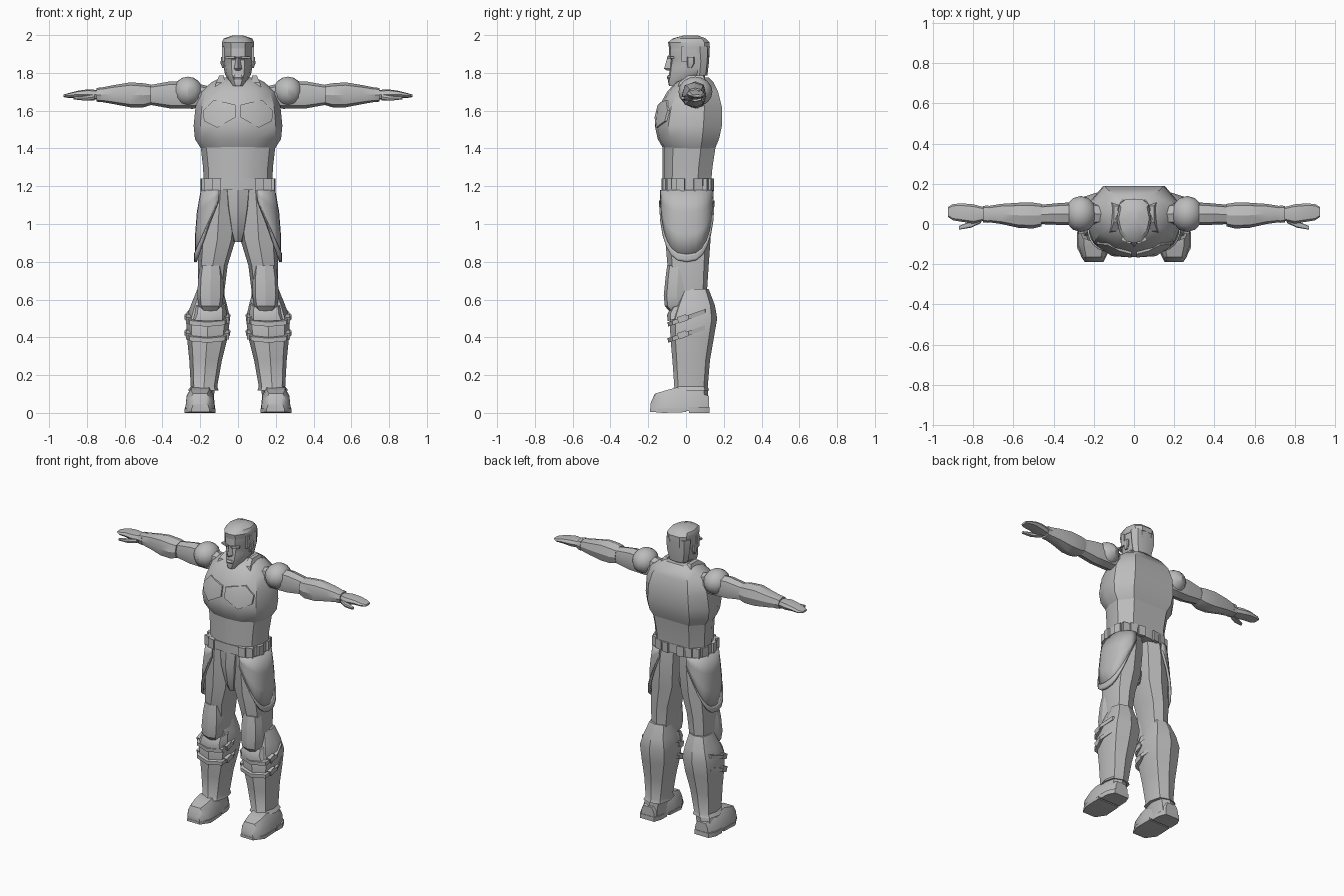
import bpy
import bmesh
from math import cos, sin, pi, radians, copysign
from mathutils import Matrix, Vector
from mathutils.bvhtree import BVHTree

default_cube = bpy.data.objects.get("Cube")
if default_cube:
    bpy.data.objects.remove(default_cube, do_unlink=True)

# One plain grey for the whole figure
grey = bpy.data.materials.new("plain grey")
grey.use_nodes = True
grey.diffuse_color = (.5, .5, .5, 1)
grey.node_tree.nodes["Principled BSDF"].inputs["Base Color"].default_value = grey.diffuse_color


def finish(name, bm, mirror=False, angle=32):
    """Turn a bmesh into a shaded object, optionally mirrored to the other side."""
    bmesh.ops.recalc_face_normals(bm, faces=bm.faces)
    mesh = bpy.data.meshes.new(name)
    bm.to_mesh(mesh)
    bm.free()
    mesh.materials.append(grey)
    mesh.shade_smooth()
    mesh.set_sharp_from_angle(angle=radians(angle))
    obj = bpy.data.objects.new(name, mesh)
    bpy.context.collection.objects.link(obj)
    if mirror:
        modifier = obj.modifiers.new("Mirror", "MIRROR")
        modifier.use_mirror_merge = False
    return obj


def power(value, exponent):
    return copysign(abs(value) ** exponent, value)


def rounded(sides, exponent=.75):
    """Unit cross-section of a rounded box."""
    steps = [2 * pi * i / sides for i in range(sides)]
    return [(power(cos(a), exponent), power(sin(a), exponent)) for a in steps]


def symmetric(half):
    """Complete a front-to-back half outline with its mirror image."""
    other = [(-u, v) for u, v in reversed(half) if u > 0]
    return half + other


LIMB = rounded(8)
WAIST = rounded(16, .7)
BLOCK = [(-1, -1), (1, -1), (1, 1), (-1, 1)]
TRUNK = symmetric([(0, -1), (.45, -.93), (.85, -.6), (1, -.1), (1, .45), (.65, 1)])
SKULL = symmetric([(0, -1), (.45, -.92), (.85, -.5), (1, .1), (.85, .75), (.45, 1)])


def loft(name, section, rings, axis="z", mirror=False, tilt=0):
    """Skin a section through rings of (position, low a, high a, low b, high b)."""
    bm = bmesh.new()
    loops = []
    for t, a0, a1, b0, b1 in rings:
        loop = []
        for u, v in section:
            a = (a0 + a1 + u * (a1 - a0)) / 2
            b = (b0 + b1 + v * (b1 - b0)) / 2
            point = {"x": (t, a, b), "y": (a, t, b), "z": (a, b, t + tilt * b)}[axis]
            loop.append(bm.verts.new(point))
        loops.append(loop)
    count = len(section)
    for low, high in zip(loops, loops[1:]):
        for i in range(count):
            j = (i + 1) % count
            bm.faces.new((low[i], low[j], high[j], high[i]))
    bm.faces.new(loops[0])
    bm.faces.new(loops[-1])
    return finish(name, bm, mirror)


def central(rings):
    """Expand (z, half width, front, back) to full rings about the middle."""
    return [(z, -w, w, front, back) for z, w, front, back in rings]


def box(name, centre, size, turn=0, axis="Z", mirror=True):
    bm = bmesh.new()
    place = Matrix.Translation(centre) @ Matrix.Rotation(turn, 4, axis)
    bmesh.ops.create_cube(bm, size=1, matrix=place @ Matrix.Diagonal((*size, 1)))
    return finish(name, bm, mirror)


# Torso
loft("abdomen", TRUNK, central([
    (1.18, .18, -.125, .13), (1.3, .185, -.125, .14), (1.43, .2, -.125, .16)]))
chest = loft("chest_armour", TRUNK, central([
    (1.39, .19, -.115, .15), (1.45, .228, -.15, .175), (1.52, .235, -.165, .19),
    (1.62, .225, -.145, .19), (1.7, .2, -.1, .17), (1.75, .14, -.055, .145),
    (1.775, .09, 0, .12)]))

# Raised breast plates that follow the chest
surface = BVHTree.FromPolygons([v.co for v in chest.data.vertices],
                               [tuple(p.vertices) for p in chest.data.polygons])
outline = [(.012, 1.63), (.07, 1.645), (.13, 1.655), (.185, 1.6),
           (.18, 1.545), (.11, 1.51), (.012, 1.565)]
bm = bmesh.new()


def on_chest(x, z, lift):
    hit = surface.ray_cast(Vector((x, -1, z)), Vector((0, 1, 0)))[0]
    return bm.verts.new((x, hit.y - lift, z))


outer = [on_chest(x, z, .012) for x, z in outline]
inner = [on_chest(x, z, -.02) for x, z in outline]
hub = on_chest(.1, 1.585, .013)
for i in range(len(outline)):
    j = (i + 1) % len(outline)
    bm.faces.new((outer[i], outer[j], hub))
    bm.faces.new((outer[j], outer[i], inner[i], inner[j]))
finish("breast_plates", bm, mirror=True)

# Neck and collar
loft("neck", LIMB, central([(1.66, .075, -.06, .11), (1.74, .06, -.04, .1), (1.84, .06, -.04, .1)]))
loft("collar", BLOCK, [
    (1.7, .07, .13, -.05, .12), (1.75, .07, .115, -.035, .11), (1.785, .075, .1, .01, .09)], mirror=True)

# Head
loft("head", SKULL, central([
    (1.73, .028, -.09, -.03), (1.755, .045, -.095, .03), (1.79, .068, -.09, .09),
    (1.83, .076, -.086, .11), (1.868, .079, -.08, .115), (1.885, .081, -.092, .118),
    (1.95, .08, -.088, .122)]))
loft("hair_top", SKULL, central([
    (1.93, .083, -.09, .125), (1.962, .086, -.095, .125), (1.982, .076, -.07, .105),
    (1.999, .025, -.01, .06)]))
loft("hair_back", LIMB, central([(1.785, .064, .03, .113), (1.86, .083, .035, .122), (1.94, .085, .02, .126)]))
loft("nose", symmetric([(0, -1), (1, .4), (.6, 1)]), central([
    (1.812, .016, -.1, -.07), (1.822, .021, -.116, -.07), (1.885, .009, -.098, -.07)]))
loft("lips", LIMB, central([(1.765, .02, -.096, -.06), (1.776, .03, -.102, -.06), (1.788, .02, -.096, -.06)]))
box("brows", (.038, -.081, 1.882), (.05, .02, .012), radians(22))
box("sideburns", (.078, -.01, 1.9), (.012, .03, .08))
loft("ears", LIMB, [(1.825, .07, .083, .01, .03), (1.85, .07, .092, .005, .045),
                    (1.885, .07, .09, .005, .045)], mirror=True)

# Arms and hands
bm = bmesh.new()
bmesh.ops.create_uvsphere(bm, u_segments=12, v_segments=8, radius=1, matrix=(
    Matrix.Translation((.265, .05, 1.7)) @ Matrix.Diagonal((.08, .09, .08, 1))))
finish("shoulder_pads", bm, mirror=True)
loft("upper_arms", LIMB, [
    (.16, 0, .1, 1.63, 1.73), (.24, -.005, .11, 1.61, 1.75), (.36, -.005, .105, 1.612, 1.755),
    (.47, 0, .095, 1.632, 1.735)], "x", True)
loft("forearms", LIMB, [
    (.46, -.012, .1, 1.63, 1.738), (.5, -.022, .106, 1.618, 1.745), (.57, -.02, .106, 1.618, 1.75),
    (.66, 0, .1, 1.635, 1.735), (.745, .012, .086, 1.65, 1.718)], "x", True)
loft("glove_cuffs", LIMB, [(.725, .006, .092, 1.645, 1.723), (.75, .008, .09, 1.648, 1.72)], "x", True)
loft("hands", LIMB, [
    (.74, .018, .082, 1.658, 1.71), (.8, .002, .098, 1.66, 1.712), (.85, .01, .102, 1.668, 1.705),
    (.9, .018, .1, 1.668, 1.692), (.925, .035, .085, 1.672, 1.685)], "x", True)
loft("thumbs", LIMB, [
    (.76, .005, .045, 1.655, 1.69), (.81, -.018, .015, 1.653, 1.68), (.87, -.028, -.01, 1.66, 1.675)], "x", True)

# Belt with pouches all round except at the front
loft("belt", WAIST, central([(1.18, .187, -.128, .138), (1.24, .187, -.128, .138)]))
for degrees in (-61, -40, -8, 18, 42, 62, 80):
    a = radians(degrees)
    spot = (.186 * power(cos(a), .7), .004 + .132 * power(sin(a), .7), 1.208)
    facing = a if abs(degrees) < 35 else copysign(radians(80), a)
    box("belt_pouch", spot, (.022, .046, .066), facing)

# Hips and legs
loft("groin_guard", LIMB, central([
    (.905, .022, -.085, .05), (.96, .04, -.11, .06), (1.08, .062, -.132, .05), (1.19, .075, -.128, .05)]))
loft("thighs", LIMB, [
    (1.2, 0, .182, -.12, .13), (1.08, 0, .2, -.115, .138), (.92, .012, .207, -.11, .13),
    (.78, .055, .212, -.098, .12), (.66, .07, .21, -.075, .112), (.54, .08, .2, -.06, .11)], mirror=True)


def hip_flap(name, top, bottom, thickness, lift):
    """Curved sheet round the outer hip, longest at the side."""
    bm = bmesh.new()
    rows = []
    for i in range(13):
        a = radians(-84 + 14 * i)
        depth = .37 * cos(a) ** .8
        row = []
        for k in range(4):
            drop = depth * (top + (bottom - top) * k / 3)
            reach = .112 + lift + .03 * min(1, drop * 6)
            row.append(bm.verts.new((.08 + reach * power(cos(a), .75),
                                     .004 + (.136 + lift) * power(sin(a), .75), 1.18 - drop)))
        rows.append(row)
    for left, right in zip(rows, rows[1:]):
        for k in range(3):
            bm.faces.new((left[k], right[k], right[k + 1], left[k + 1]))
    flap = finish(name, bm, mirror=True)
    solid = flap.modifiers.new("Thickness", "SOLIDIFY")
    solid.thickness = thickness
    solid.offset = 0


hip_flap("hip_flaps", 0, .95, .01, 0)
hip_flap("hip_flap_rims", .92, 1.03, .016, .004)

loft("knee_pads", LIMB, [
    (.78, .085, .2, -.1, .02), (.72, .078, .21, -.108, .02), (.62, .076, .216, -.118, .02),
    (.565, .085, .208, -.112, .02), (.535, .105, .19, -.085, .02)], mirror=True)
loft("greaves", LIMB, [
    (.655, .08, .215, -.02, .12), (.57, .058, .25, -.06, .153), (.5, .042, .274, -.085, .165),
    (.4, .055, .27, -.083, .148), (.28, .085, .258, -.072, .127), (.14, .11, .25, -.062, .115),
    (.118, .102, .266, -.072, .123)], mirror=True)
loft("knee_surrounds", LIMB, [
    (.515, .06, .25, -.098, .05), (.55, .062, .235, -.1, .05), (.58, .065, .23, -.08, .05)],
    mirror=True, tilt=.3)

# Slanted shin straps and their buckles
for height in (.405, .49):
    loft("shin_strap", LIMB, [(height, .043, .283, -.096, .125),
                              (height + .024, .04, .284, -.097, .125)], mirror=True, tilt=.35)
    for side in (.06, .262):
        box("strap_buckle", (side, -.02, height + .008), (.026, .05, .034), radians(20), "X")

# Boots
loft("ankles", LIMB, [(.02, .13, .272, -.06, .122), (.08, .13, .262, -.06, .118),
                      (.135, .12, .25, -.06, .115)], mirror=True)
FOOT = symmetric([(0, 1), (.6, 1), (.9, .3), (1, -1)])
loft("feet", FOOT, [
    (.122, .15, .25, .01, .09), (.06, .135, .275, .01, .11), (-.05, .12, .28, .01, .135),
    (-.11, .122, .28, .01, .118), (-.165, .14, .262, .012, .102), (-.188, .152, .245, .014, .05)], "y", True)
loft("toe_soles", BLOCK, [
    (-.19, .152, .245, .006, .022), (-.12, .118, .283, 0, .022), (.0, .122, .282, .004, .022)], "y", True)
loft("heels", BLOCK, [(.015, .13, .28, 0, .03), (.08, .133, .278, 0, .03), (.125, .15, .255, 0, .03)], "y", True)
